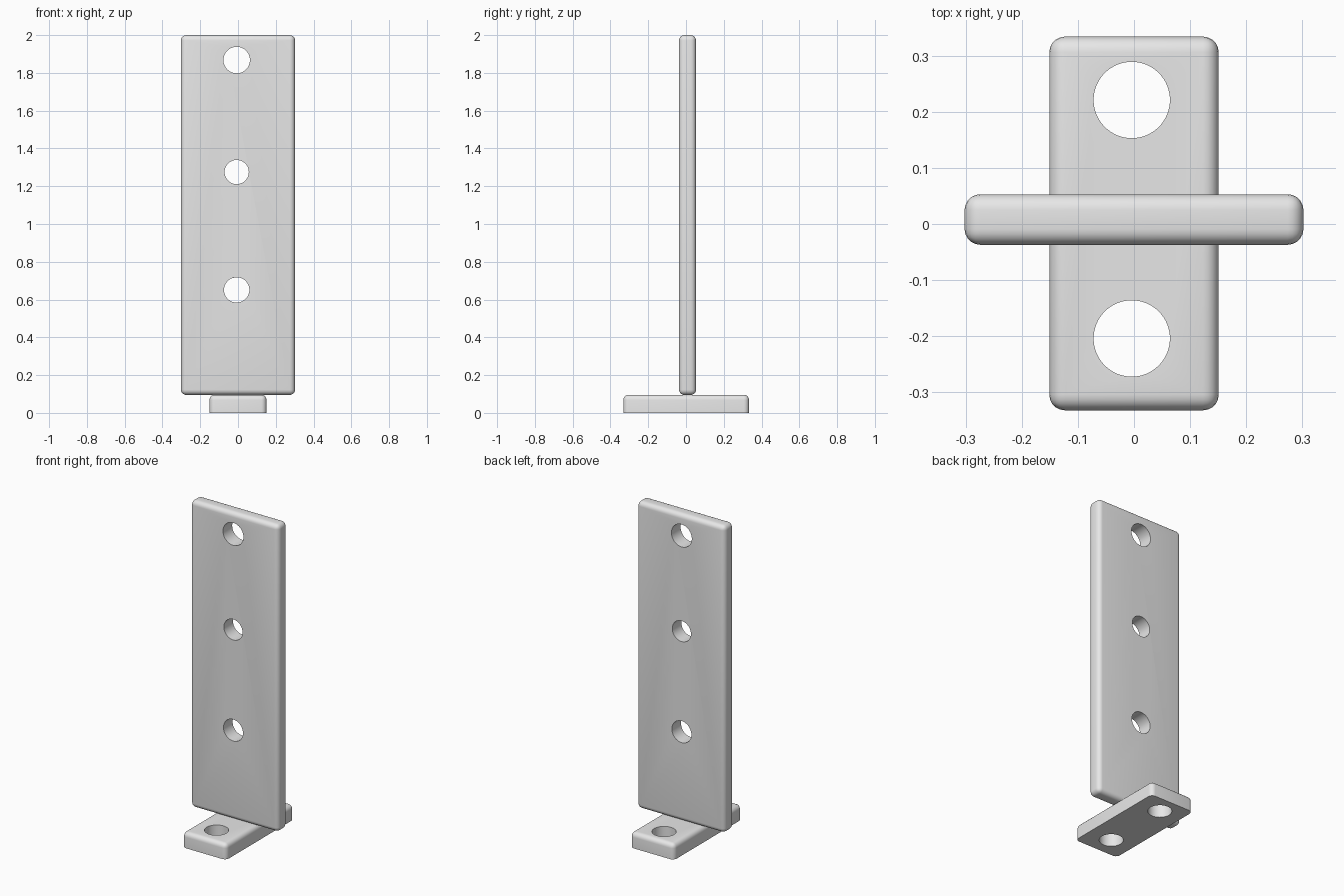
import bpy
import bmesh
import math
from mathutils import Matrix, Vector

default_cube = bpy.data.objects.get("Cube")
if default_cube:
    bpy.data.objects.remove(default_cube, do_unlink=True)

grey = bpy.data.materials.new("light grey")
grey.use_nodes = True
grey.diffuse_color = (0.8, 0.8, 0.8, 1)
grey.node_tree.nodes["Principled BSDF"].inputs["Base Color"].default_value = (0.8, 0.8, 0.8, 1)


def add_object(name, bm):
    mesh = bpy.data.meshes.new(name)
    bm.to_mesh(mesh)
    bm.free()
    mesh.materials.append(grey)
    obj = bpy.data.objects.new(name, mesh)
    bpy.context.collection.objects.link(obj)
    return obj


def rounded_box(name, low, high, radius, flat_bottom=False):
    low, high = Vector(low), Vector(high)
    bm = bmesh.new()
    bmesh.ops.create_cube(bm, size=1)
    bmesh.ops.scale(bm, vec=high - low, verts=bm.verts)
    bmesh.ops.translate(bm, vec=(low + high) / 2, verts=bm.verts)
    edges = [e for e in bm.edges
             if not flat_bottom or max(v.co.z for v in e.verts) > low.z + 0.001]
    bmesh.ops.bevel(bm, geom=edges, offset=radius, segments=5,
                    profile=0.5, affect='EDGES', clamp_overlap=True)
    return add_object(name, bm)


def drill(obj, centre, radius, axis):
    # Round through-hole along Y or Z
    turn = Matrix.Rotation(math.pi / 2, 4, 'X') if axis == 'Y' else Matrix()
    bm = bmesh.new()
    bmesh.ops.create_cone(bm, cap_ends=True, segments=64, radius1=radius,
                          radius2=radius, depth=0.5,
                          matrix=Matrix.Translation(centre) @ turn)
    cutter = add_object("hole_cutter", bm)
    cutter.hide_render = True
    mod = obj.modifiers.new("hole", 'BOOLEAN')
    mod.operation = 'DIFFERENCE'
    mod.solver = 'EXACT'
    mod.object = cutter
    bpy.context.view_layer.update()
    cut = bpy.data.meshes.new_from_object(
        obj.evaluated_get(bpy.context.evaluated_depsgraph_get()))
    obj.modifiers.clear()
    obj.data = cut
    bpy.data.objects.remove(cutter, do_unlink=True)


# Upright plate with three holes
plate = rounded_box("upright_plate", (-0.302, -0.037, 0.095), (0.302, 0.053, 2), 0.028)
for z, r in ((1.868, 0.07), (1.275, 0.064), (0.651, 0.067)):
    drill(plate, (-0.007, 0, z), r, 'Y')

# Foot with a flat underside and two screw holes
foot = rounded_box("base_foot", (-0.151, -0.332, 0), (0.151, 0.334, 0.096), 0.028, True)
for y in (0.221, -0.204):
    drill(foot, (-0.004, y, 0.05), 0.068, 'Z')

# Smooth rounded edges, crisp hole rims
for obj in (plate, foot):
    bpy.ops.object.select_all(action='DESELECT')
    obj.select_set(True)
    bpy.context.view_layer.objects.active = obj
    bpy.ops.object.shade_smooth_by_angle(angle=math.radians(30))
